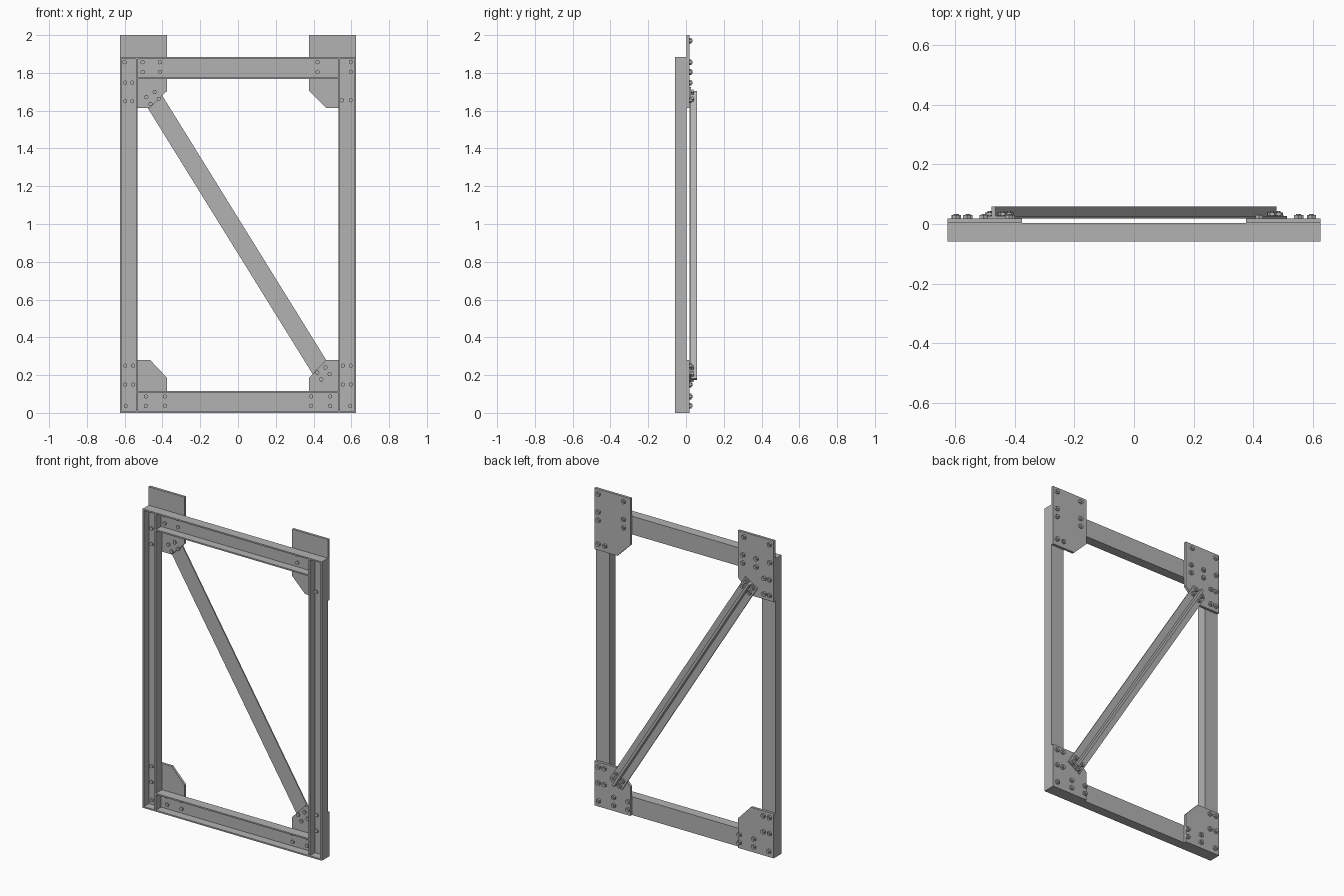
import bpy, bmesh, math
from mathutils import Vector, Matrix

cube = bpy.data.objects.get("Cube")
if cube:
    bpy.data.objects.remove(cube, do_unlink=True)

steel = bpy.data.materials.new("grey steel")
steel.use_nodes = True
grey = (0.45, 0.45, 0.45, 1)
steel.diffuse_color = grey
steel.node_tree.nodes["Principled BSDF"].inputs["Base Color"].default_value = grey

X, Y, Z = Vector((1, 0, 0)), Vector((0, 1, 0)), Vector((0, 0, 1))
WEB_BACK, FRONT, PLATE_BACK = 0.003, -0.058, 0.019
HALF_W, TOP, INNER, T = 0.625, 1.883, 0.532, 0.009


def finish(name, bm):
    bmesh.ops.recalc_face_normals(bm, faces=bm.faces)
    mesh = bpy.data.meshes.new(name)
    bm.to_mesh(mesh)
    bm.free()
    mesh.materials.append(steel)
    obj = bpy.data.objects.new(name, mesh)
    bpy.context.collection.objects.link(obj)
    return obj


def prism(name, profile, origin, u, v, sweep):
    """Sweep a flat profile, drawn in axes u and v, along a vector."""
    bm = bmesh.new()
    face = bm.faces.new([bm.verts.new(origin + u * a + v * b) for a, b in profile])
    new = bmesh.ops.extrude_face_region(bm, geom=[face])["geom"]
    bmesh.ops.translate(bm, vec=sweep,
                        verts=[g for g in new if isinstance(g, bmesh.types.BMVert)])
    return finish(name, bm)


def channel(width):
    """C section open to the front."""
    f, b = FRONT, WEB_BACK
    return [(0, f), (T, f), (T, b - T), (width - T, b - T),
            (width - T, f), (width, f), (width, b), (0, b)]


def bolts(name, points, front, back, turn=0.0):
    """Row of bolts: thin shank with a hexagon at each end."""
    bm = bmesh.new()
    for x, z in points:
        for radius, y0, y1 in ((0.012, front, front + 0.009),
                               (0.007, front, back + 0.004),
                               (0.015, back - 0.011, back)):
            m = (Matrix.Translation((x, (y0 + y1) / 2, z))
                 @ Matrix.Rotation(turn, 4, 'Y') @ Matrix.Rotation(math.pi / 2, 4, 'X'))
            bmesh.ops.create_cone(bm, cap_ends=True, segments=6, radius1=radius,
                                  radius2=radius, depth=y1 - y0, matrix=m)
    return finish(name, bm)


# Posts with end caps
cap = [(0, FRONT), (HALF_W - INNER, FRONT), (HALF_W - INNER, WEB_BACK), (0, WEB_BACK)]
for side, x in (("right", -HALF_W), ("left", INNER)):
    prism(side + "_post", channel(HALF_W - INNER), Vector((x, 0, T)), X, Y, Z * (TOP - 2 * T))
    for end, z in (("bottom", 0), ("top", TOP - T)):
        prism(f"{side}_{end}_cap", cap, Vector((x, 0, z)), X, Y, Z * T)

# Rails between the posts
for end, z in (("bottom", 0), ("top", TOP - 0.115)):
    prism(end + "_rail", channel(0.115), Vector((-INNER, 0, z)), Z, Y, X * 2 * INNER)

# Corner plates with one cut corner, outer edge first
top_plate = [(0.625, 2), (0.375, 2), (0.375, 1.705), (0.465, 1.615), (0.625, 1.615)]
low_plate = [(0.625, 0), (0.625, 0.28), (0.465, 0.28), (0.375, 0.185), (0.375, 0)]
for side, s in (("right", -1), ("left", 1)):
    for end, shape in (("top", top_plate), ("bottom", low_plate)):
        prism(f"{side}_{end}_plate", shape, Vector((0, WEB_BACK, 0)), X * s, Z,
              Y * (PLATE_BACK - WEB_BACK))

# Plate bolts
low = [(x, z) for x in (0.555, 0.597) for z in (0.15, 0.25)]
low += [(x, z) for x in (0.387, 0.488) for z in (0.037, 0.087)] + [(0.594, 0.037)]
top_left = [(x, z) for x in (0.42, 0.597) for z in (1.805, 1.857)]
top_left += [(0.55, 1.655), (0.597, 1.655)]
top_right = [(-x, z) for x in (0.56, 0.597) for z in (1.65, 1.748)]
top_right += [(-x, z) for x in (0.413, 0.505) for z in (1.805, 1.857)] + [(-0.6, 1.857)]
nut, head = -0.014, 0.03
bolts("left_bottom_bolts", low, nut, head)
bolts("right_bottom_bolts", [(-x, z) for x, z in low], nut, head)
bolts("left_top_bolts", top_left, nut, head)
bolts("right_top_bolts", top_right, nut, head)
bolts("upper_edge_bolts", [(s * x, 1.97) for s in (-1, 1) for x in (0.42, 0.597)],
      0.006, head)

# Diagonal brace: two angles back to back
along = Vector((0.527, 0, -0.85)).normalized()
across = Vector((-along.z, 0, along.x))
middle = Vector((0, PLATE_BACK, 0.938))
reach, leg = 0.895, 0.008
angle = [(0, 0), (0.05, 0), (0.05, leg), (leg, leg), (leg, 0.039), (0, 0.039)]
for name, s in (("upper", 1), ("lower", -1)):
    prism(f"brace_{name}_angle", angle, middle - along * reach, across * s, Y,
          along * 2 * reach)

# Brace bolts, four at each end
for name, s in (("top", -1), ("bottom", 1)):
    spots = [middle + along * s * d + across * w
             for d in (0.858, 0.9 - 0.0) for w in (-0.026, 0.026)]
    spots = [p - along * s * 0.021 for p in spots]
    bolts(f"brace_{name}_bolts", [(p.x, p.z) for p in spots], WEB_BACK - 0.008,
          PLATE_BACK + leg + 0.012, math.atan2(0.527, 0.85))
